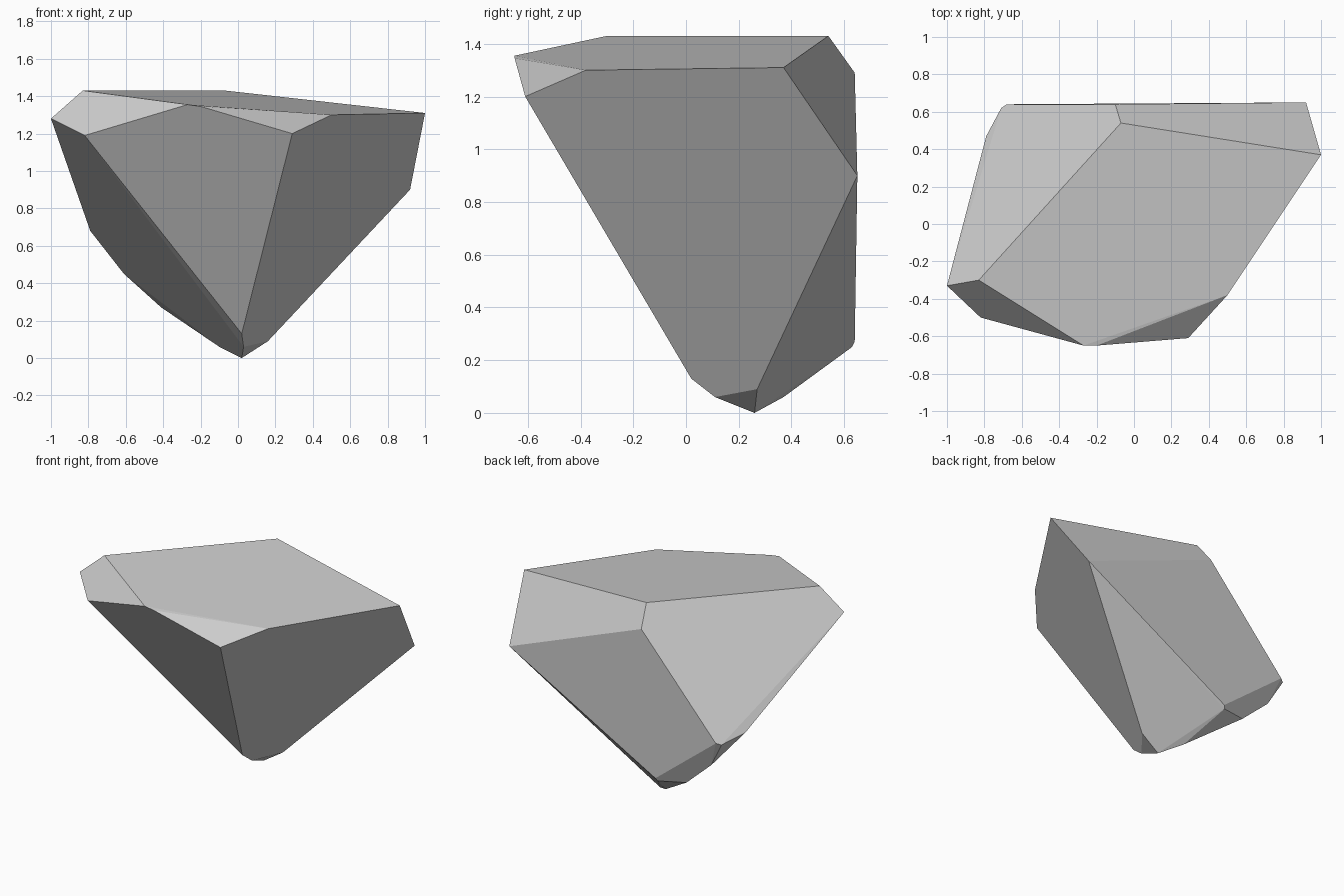
import bpy
import bmesh
from math import radians

# Remove the default cube only
cube = bpy.data.objects.get("Cube")
if cube:
    bpy.data.objects.remove(cube, do_unlink=True)


def make_material(name, value):
    """One flat grey, visible in the viewport and in a render."""
    material = bpy.data.materials.new(name)
    material.use_nodes = True
    colour = (value, value, value, 1)
    material.diffuse_color = colour
    shader = next(node for node in material.node_tree.nodes
                  if node.type == 'BSDF_PRINCIPLED')
    shader.inputs["Base Color"].default_value = colour
    return material


def make_faceted_stone(name, corner_groups, material):
    """Wrap the corners in a convex skin and merge coplanar triangles."""
    bm = bmesh.new()
    for corners in corner_groups:
        for corner in corners:
            bm.verts.new(corner)
    hull = bmesh.ops.convex_hull(bm, input=bm.verts[:])
    unused = [item for item in hull["geom_interior"]
              if isinstance(item, bmesh.types.BMVert)]
    bmesh.ops.delete(bm, geom=unused, context='VERTS')
    bmesh.ops.dissolve_limit(bm, angle_limit=radians(4),
                             verts=bm.verts[:], edges=bm.edges[:])
    bmesh.ops.recalc_face_normals(bm, faces=bm.faces[:])
    for face in bm.faces:
        face.smooth = False
    mesh = bpy.data.meshes.new(name)
    bm.to_mesh(mesh)
    bm.free()
    mesh.materials.append(material)
    stone = bpy.data.objects.new(name, mesh)
    bpy.context.collection.objects.link(stone)
    return stone


# Flat, gently sloping crown
crown = [(-.83, -.3, 1.43), (-.27, -.65, 1.355), (-.2, -.65, 1.345),
         (.5, -.38, 1.3), (1, .37, 1.31), (-.07, .54, 1.43)]

# Bevelled rim below the crown
rim = [(-1, -.33, 1.28), (-.82, -.5, 1.19), (.29, -.61, 1.2),
       (.92, .65, .9), (-.1, .64, 1.29)]

# Chipped back corner
back_corner = [(-.79, .47, .68), (-.71, .62, .63), (-.68, .64, .64),
               (-.61, .59, .45), (-.41, .58, .27),
               (-.22, .63, .25), (-.21, .64, .27)]

# Narrow blunt foot
foot = [(.02, .02, .13), (.03, .11, .06), (.02, .26, 0),
        (.16, .27, .09), (-.1, .37, .06)]

stone_grey = make_material("stone grey", .6)
make_faceted_stone("rock", [crown, rim, back_corner, foot], stone_grey)
